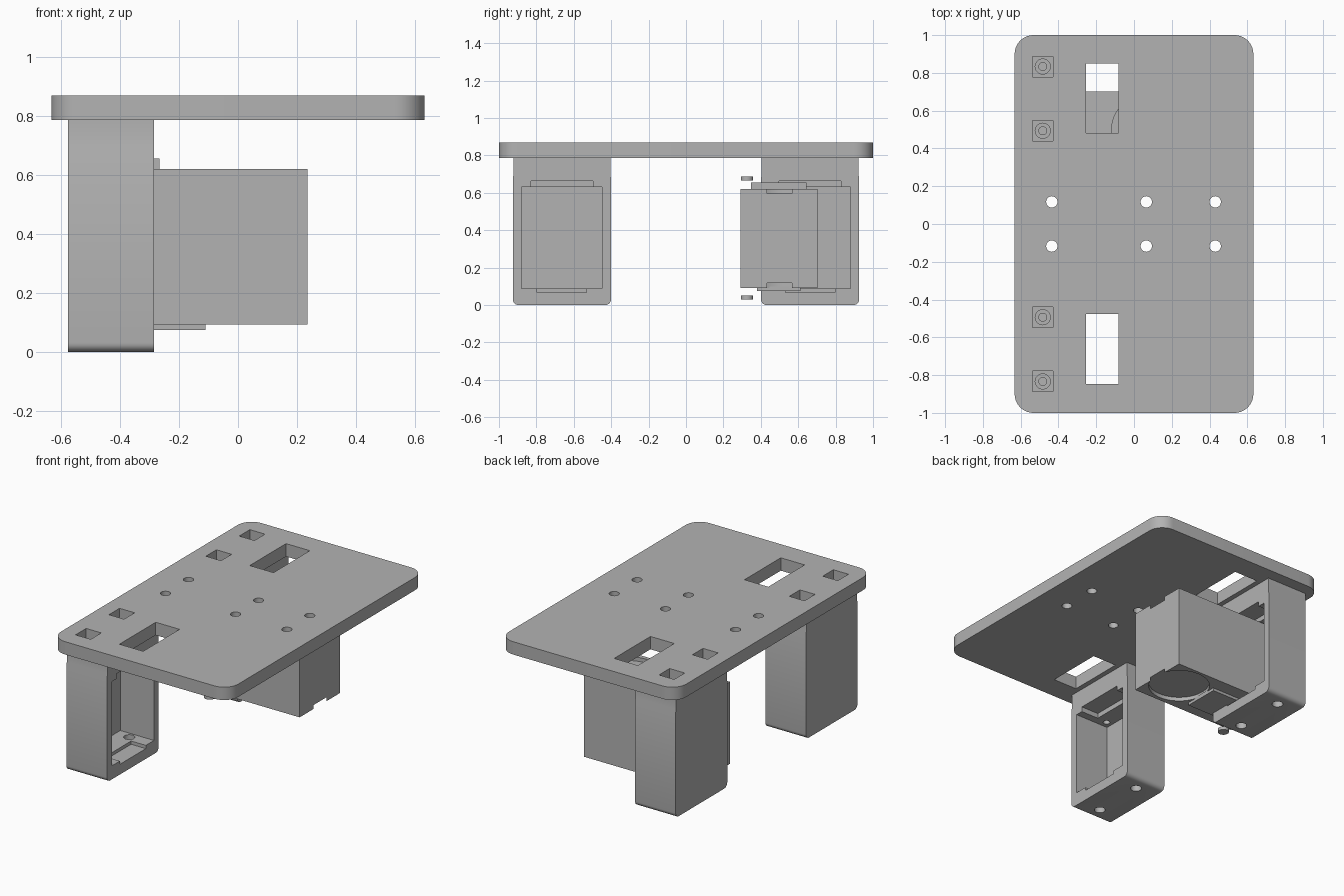
import bpy, bmesh, math
from mathutils import Vector

old = bpy.data.objects.get("Cube")
if old:
    bpy.data.objects.remove(old, do_unlink=True)

grey = bpy.data.materials.new("plain grey")
grey.diffuse_color = (0.45, 0.45, 0.45, 1)
grey.use_nodes = True
grey.node_tree.nodes["Principled BSDF"].inputs["Base Color"].default_value = (0.45, 0.45, 0.45, 1)


def prism(name, pts, lo, hi, axis="z"):
    """Extrude an outline: (x, y) along z, or (y, z) along x."""
    bm = bmesh.new()
    place = (lambda p: (p[0], p[1], lo)) if axis == "z" else (lambda p: (lo, p[0], p[1]))
    face = bm.faces.new([bm.verts.new(place(p)) for p in pts])
    ext = bmesh.ops.extrude_face_region(bm, geom=[face])
    verts = [v for v in ext["geom"] if isinstance(v, bmesh.types.BMVert)]
    shift = Vector((0, 0, hi - lo)) if axis == "z" else Vector((hi - lo, 0, 0))
    bmesh.ops.translate(bm, vec=shift, verts=verts)
    bmesh.ops.recalc_face_normals(bm, faces=bm.faces)
    mesh = bpy.data.meshes.new(name)
    bm.to_mesh(mesh)
    bm.free()
    mesh.materials.append(grey)
    obj = bpy.data.objects.new(name, mesh)
    bpy.context.collection.objects.link(obj)
    return obj


def rect(a0, a1, b0, b1):
    return [(a0, b0), (a1, b0), (a1, b1), (a0, b1)]


def box(name, x0, x1, y0, y1, z0, z1):
    return prism(name, rect(x0, x1, y0, y1), z0, z1)


def arc(cx, cy, r, start, end, n):
    angles = [math.radians(start + (end - start) * i / n) for i in range(n + 1)]
    return [(cx + r * math.cos(a), cy + r * math.sin(a)) for a in angles]


def disc(name, x, y, r, z0, z1, n=32):
    return prism(name, arc(x, y, r, 0, 360, n)[:-1], z0, z1)


def cut(obj, cutters):
    """Subtract each cutter in turn and remove it."""
    for c in cutters:
        c.hide_render = True
        mod = obj.modifiers.new("cut", "BOOLEAN")
        mod.operation, mod.solver, mod.object = "DIFFERENCE", "EXACT", c
        bpy.context.view_layer.update()
        deps = bpy.context.evaluated_depsgraph_get()
        mesh = bpy.data.meshes.new_from_object(obj.evaluated_get(deps))
        obj.modifiers.clear()
        obj.data = mesh
        bpy.data.objects.remove(c, do_unlink=True)


def smooth(obj):
    bpy.ops.object.select_all(action="DESELECT")
    obj.select_set(True)
    bpy.context.view_layer.objects.active = obj
    bpy.ops.object.shade_smooth_by_angle(angle=math.radians(30))


PLATE_Z, TOP = 0.785, 0.868
CENTRE, PITCH = 0.6635, 0.17      # bracket centre and bolt offset along y
BOLT_X, PIN_X = -0.483, -0.43

# Mounting plate with rounded corners
w, d, r = 0.632, 1.0, 0.1
outline = (arc(w - r, d - r, r, 0, 90, 10) + arc(r - w, d - r, r, 90, 180, 10)
           + arc(r - w, r - d, r, 180, 270, 10) + arc(w - r, r - d, r, 270, 360, 10))
plate = prism("mounting_plate", outline, PLATE_Z, TOP)
cutters = []
for side in (-1, 1):
    c = side * CENTRE
    cutters.append(box("cable_slot", -0.253, -0.083, c - 0.183, c + 0.187, 0.7, 1))
    for s in (-1, 1):
        y = c + s * PITCH
        cutters.append(box("nut_pocket", BOLT_X - 0.054, BOLT_X + 0.054,
                           y - 0.054, y + 0.054, 0.7, 1))
    for x in (-0.435, 0.065, 0.43):
        cutters.append(disc("plate_hole", x, side * 0.117, 0.03, 0.7, 1))
cut(plate, cutters)
smooth(plate)

# Two hollow brackets hanging below the plate, open towards +x
for side, name in ((-1, "front_bracket"), (1, "rear_bracket")):
    c = side * CENTRE
    h, r, step = 0.2625, 0.03, 0.004
    profile = (arc(c - h + r, r, r, 180, 270, 6) + arc(c + h - r, r, r, 270, 360, 6)
               + [(c + h, 0.68), (c + h - step, 0.695), (c + h - step, PLATE_Z),
                  (c - h + step, PLATE_Z), (c - h + step, 0.695), (c - h, 0.68)])
    bracket = prism(name, profile, -0.575, -0.285, "x")
    cutters = [
        box("cavity", -0.525, -0.2, c - 0.215, c + 0.215, 0.087, 0.63),
        box("upper_recess", -0.41, -0.2, c - 0.165, c + 0.165, 0.5, 0.662),
        box("lower_recess", -0.39, -0.2, c - 0.132, c + 0.132, 0.066, 0.2),
    ]
    for s in (-1, 1):
        y = c + s * PITCH
        cutters += [disc("bolt_head_hole", BOLT_X, y, 0.04, 0.73, 0.9),
                    disc("bolt_hole", BOLT_X, y, 0.021, 0.55, 0.8),
                    disc("floor_hole", PIN_X, y, 0.033, -0.1, 0.2)]
    cut(bracket, cutters)
    smooth(bracket)

# Motor block with shallow round recesses that break through its end face
motor = box("motor_body", -0.518, 0.235, 0.292, 0.702, 0.092, 0.62)
cut(motor, [disc("top_recess", 0.065, 0.5, 0.183, 0.595, 0.8, 64),
            disc("bottom_recess", 0.065, 0.5, 0.183, -0.1, 0.117, 64)])
smooth(motor)

# Raised pads above and below the motor
box("motor_top_pad", -0.42, -0.266, 0.347, 0.645, 0.61, 0.655)
box("motor_bottom_pad", -0.4, -0.11, 0.38, 0.613, 0.074, 0.1)

# Small round pins in line with the motor
for y in (0.326, 0.666):
    for label, z in (("lower", 0.03), ("upper", 0.665)):
        smooth(disc(label + "_pin", PIN_X, y, 0.033, z, z + 0.021))
